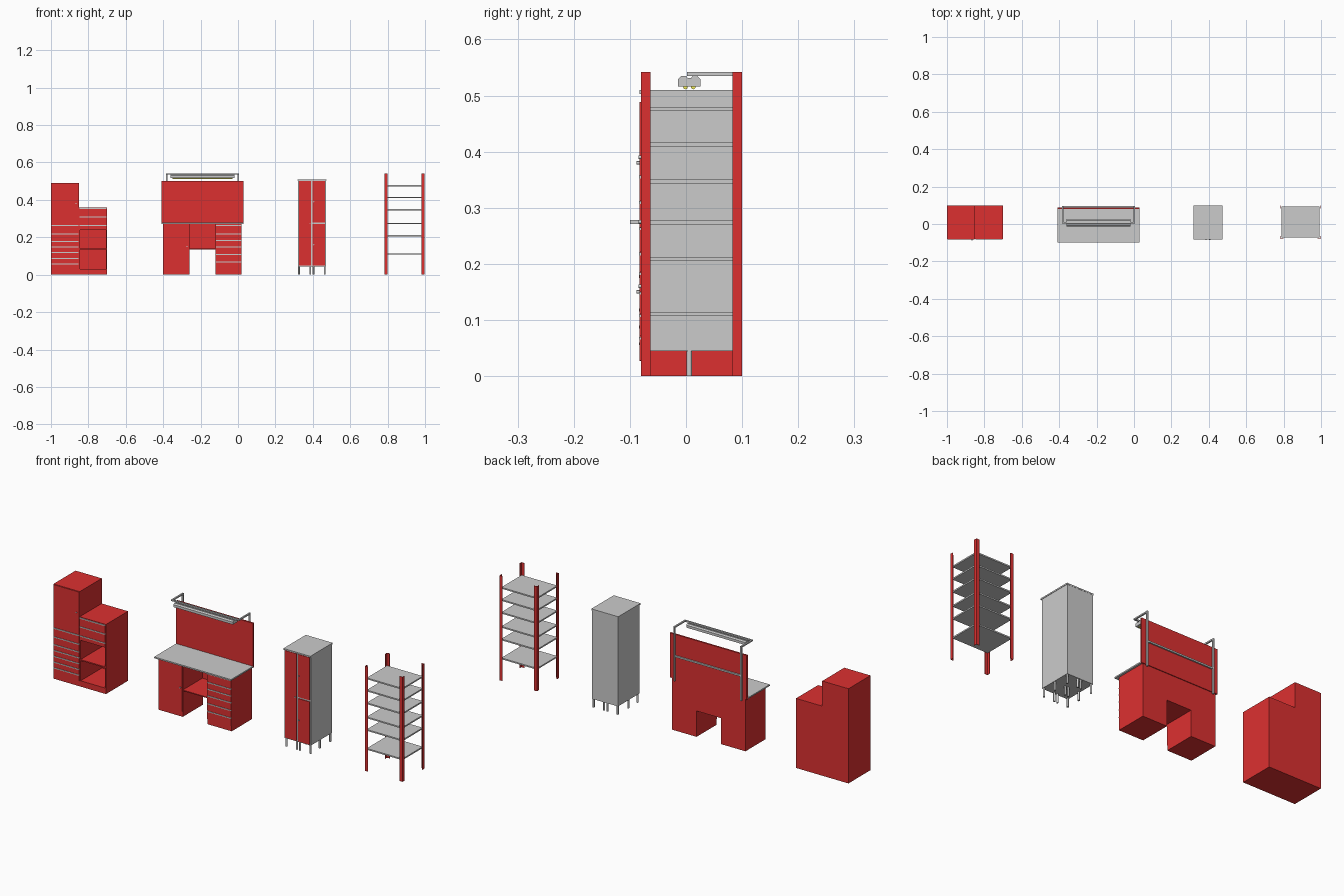
import bpy, bmesh, math
from mathutils import Matrix

if "Cube" in bpy.data.objects:
    bpy.data.objects.remove(bpy.data.objects["Cube"])


def material(name, colour):
    m = bpy.data.materials.new(name)
    m.diffuse_color = colour
    m.use_nodes = True
    m.node_tree.nodes["Principled BSDF"].inputs["Base Color"].default_value = m.diffuse_color
    return m


RED = material("red_paint", (0.72, 0.03, 0.03, 1))
YELLOW = material("lamp_yellow", (0.9, 0.85, 0.1, 1))


def finish(name, bm, mat=None):
    bmesh.ops.recalc_face_normals(bm, faces=bm.faces)
    me = bpy.data.meshes.new(name)
    bm.to_mesh(me)
    bm.free()
    ob = bpy.data.objects.new(name, me)
    bpy.context.collection.objects.link(ob)
    if mat:
        me.materials.append(mat)
    return ob


def box(name, x, y, z, mat=None):
    """Box from (min, max) pairs."""
    bm = bmesh.new()
    size = [p[1] - p[0] for p in (x, y, z)]
    mid = [(p[1] + p[0]) / 2 for p in (x, y, z)]
    bmesh.ops.create_cube(bm, size=1, matrix=Matrix.Translation(mid) @ Matrix.Diagonal((*size, 1)))
    return finish(name, bm, mat)


def rod(name, centre, r, length, axis="Z", mat=None):
    bm = bmesh.new()
    turn = {"Z": Matrix(), "X": Matrix.Rotation(math.pi / 2, 4, "Y"),
            "Y": Matrix.Rotation(math.pi / 2, 4, "X")}[axis]
    bmesh.ops.create_cone(bm, cap_ends=True, segments=12, radius1=r, radius2=r,
                          depth=length, matrix=Matrix.Translation(centre) @ turn)
    for f in bm.faces:
        f.smooth = len(f.verts) == 4
    return finish(name, bm, mat)


def extrude(name, pts, direction, place, mat=None):
    """Extrude a closed profile; place maps a 2D point to 3D."""
    bm = bmesh.new()
    face = bm.faces.new([bm.verts.new(place(*p)) for p in pts])
    new = bmesh.ops.extrude_face_region(bm, geom=[face])["geom"]
    bmesh.ops.translate(bm, vec=direction, verts=[v for v in new if isinstance(v, bmesh.types.BMVert)])
    return finish(name, bm, mat)


FRONT = -0.08


def drawers(name, x, edges):
    """Stack of drawer fronts, each with a grey grip strip along its top."""
    for low, top in zip(edges[1:], edges):
        box(name + "_front", x, (FRONT - 0.003, FRONT), (low + 0.001, top - 0.005), RED)
        box(name + "_grip", x, (FRONT - 0.004, FRONT), (top - 0.005, top), None)


# Tool cabinet: tall left column
box("cabinet_tall_body", (-1, -0.85), (FRONT, 0.1), (0, 0.49), RED)
box("cabinet_tall_door", (-0.998, -0.852), (FRONT - 0.003, FRONT), (0.268, 0.488), RED)
rod("cabinet_door_knob", (-0.866, FRONT - 0.005, 0.38), 0.003, 0.006, "Y")
drawers("cabinet_tall_drawer", (-0.998, -0.852),
        [0.265, 0.22, 0.18, 0.15, 0.12, 0.09, 0.06, 0.027])

# Tool cabinet: low right column with open shelves
box("cabinet_low_drawer_body", (-0.85, -0.70), (FRONT, 0.1), (0.24, 0.36), RED)
box("cabinet_low_plinth", (-0.85, -0.70), (FRONT, 0.1), (0, 0.03), RED)
box("cabinet_low_back", (-0.85, -0.70), (0.094, 0.1), (0.03, 0.24), RED)
box("cabinet_low_side", (-0.705, -0.70), (FRONT, 0.094), (0.03, 0.24), RED)
box("cabinet_low_inner_side", (-0.85, -0.845), (FRONT, 0.094), (0.03, 0.24), RED)
box("cabinet_low_shelf", (-0.845, -0.705), (FRONT, 0.094), (0.134, 0.14), RED)
drawers("cabinet_low_drawer", (-0.848, -0.702), [0.357, 0.312, 0.265, 0.24])

# Workbench
box("bench_left_pedestal", (-0.40, -0.26), (FRONT, 0.085), (0, 0.271), RED)
box("bench_right_pedestal", (-0.12, 0.02), (FRONT, 0.085), (0, 0.271), RED)
box("bench_middle_shelf", (-0.26, -0.12), (FRONT, 0.085), (0.134, 0.139), RED)
box("bench_middle_back", (-0.26, -0.12), (0.08, 0.085), (0.139, 0.271), RED)
box("bench_left_door", (-0.398, -0.262), (FRONT - 0.003, FRONT), (0.027, 0.266), RED)
rod("bench_door_knob", (-0.272, FRONT - 0.005, 0.15), 0.003, 0.006, "Y")
drawers("bench_drawer", (-0.118, 0.018), [0.265, 0.22, 0.185, 0.15, 0.11, 0.07, 0.027])
box("bench_top", (-0.41, 0.03), (-0.1, 0.085), (0.271, 0.278))
box("bench_back_board", (-0.41, 0.03), (0.08, 0.089), (0.27, 0.50), RED)

# Lamp frame behind and above the board
for x in (-0.381, 0.001):
    box("lamp_post", (x - 0.004, x + 0.004), (0.089, 0.097), (0.26, 0.542))
    box("lamp_arm", (x - 0.004, x + 0.004), (0.002, 0.089), (0.535, 0.542))
box("lamp_frame_brace", (-0.377, -0.003), (0.089, 0.096), (0.385, 0.393))
box("lamp_front_bar", (-0.377, -0.003), (0.002, 0.010), (0.535, 0.542))

# Lamp housing and tubes
extrude("lamp_housing", [(-0.014, 0.516), (0.026, 0.516), (0.026, 0.529), (0.020, 0.535),
                         (0.012, 0.535), (0.009, 0.531), (0.003, 0.531), (0.0, 0.535),
                         (-0.008, 0.535), (-0.014, 0.529)],
        (0.34, 0, 0), lambda y, z: (-0.36, y, z))
for y in (-0.001, 0.013):
    rod("lamp_tube", (-0.19, y, 0.515), 0.004, 0.32, "X", YELLOW)

# Locker
box("locker_body", (0.32, 0.47), (-0.076, 0.099), (0.045, 0.503))
box("locker_lid", (0.318, 0.472), (-0.083, 0.1), (0.503, 0.51))
box("locker_left_door", (0.325, 0.391), (-0.08, -0.076), (0.05, 0.50), RED)
box("locker_lower_door", (0.399, 0.465), (-0.08, -0.076), (0.05, 0.271), RED)
box("locker_upper_door", (0.399, 0.465), (-0.08, -0.076), (0.279, 0.50), RED)
for x, z in ((0.385, 0.275), (0.405, 0.16), (0.405, 0.39)):
    rod("locker_knob", (x, -0.082, z), 0.003, 0.005, "Y")
for x in (0.326, 0.386, 0.404, 0.464):
    for y in (-0.069, 0.006, 0.092):
        rod("locker_leg", (x, y, 0.023), 0.005, 0.046)

# Open rack: shelves on four angle-section posts
for z in (0.111, 0.209, 0.274, 0.347, 0.413, 0.476):
    box("rack_shelf", (0.788, 0.992), (-0.073, 0.093), (z - 0.0035, z + 0.0035))
W, T = 0.017, 0.002
ANGLE = [(0, 0), (W, 0), (W, T), (T, T), (T, W), (0, W)]
for cx, sx in ((0.783, 1), (0.9975, -1)):
    for cy, sy in ((-0.08, 1), (0.1, -1)):
        extrude("rack_post", ANGLE, (0, 0, 0.542),
                lambda a, b: (cx + sx * a, cy + sy * b, 0), RED)
